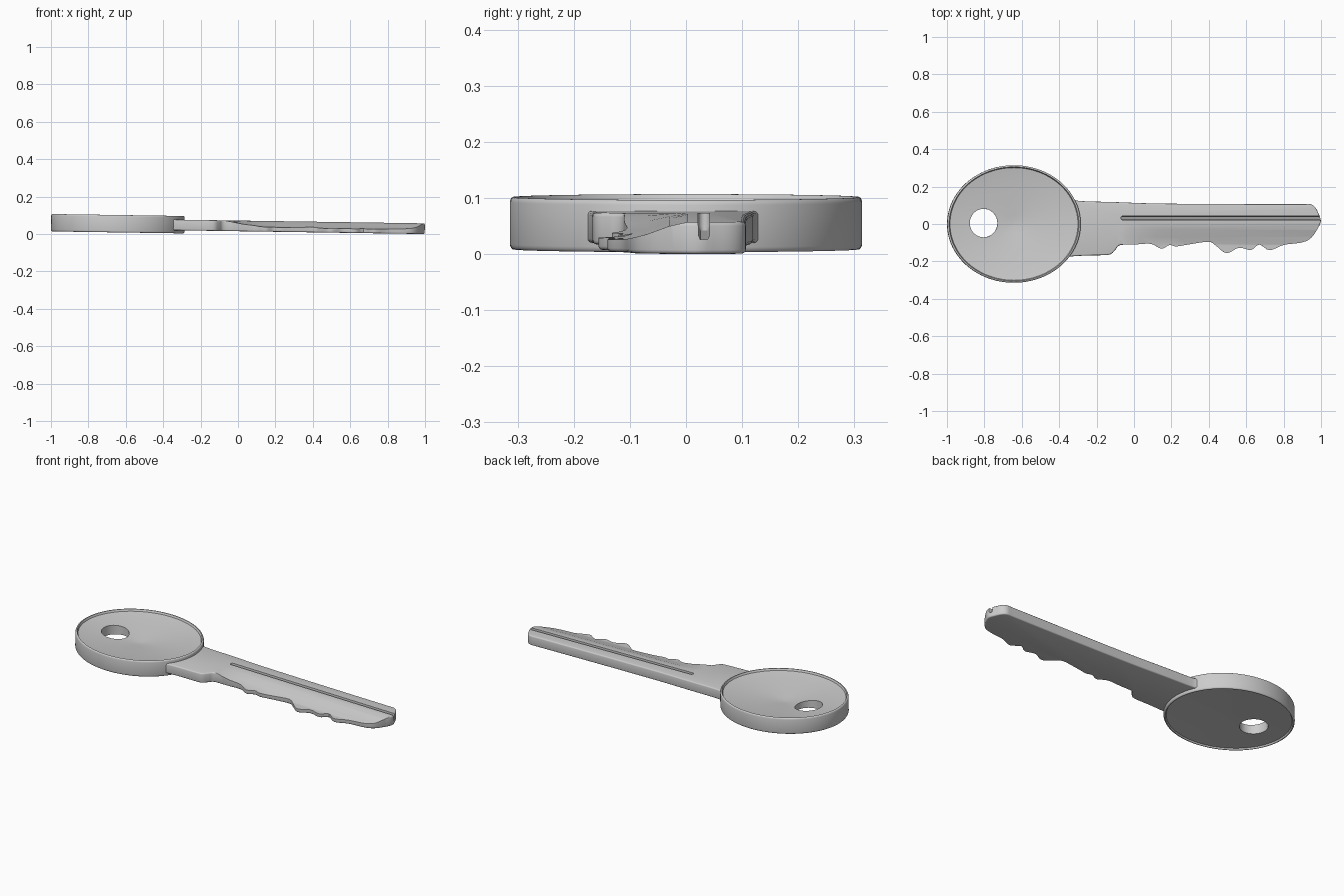
import bpy, bmesh, math
from mathutils import Matrix, Vector

if "Cube" in bpy.data.objects:
    bpy.data.objects.remove(bpy.data.objects["Cube"])

TILT = Matrix.Rotation(0.015, 4, 'Y')   # the key rests on its head edge and tip


def finish_bmesh(name, bm):
    bmesh.ops.recalc_face_normals(bm, faces=bm.faces)
    me = bpy.data.meshes.new(name)
    bm.to_mesh(me)
    bm.free()
    ob = bpy.data.objects.new(name, me)
    bpy.context.collection.objects.link(ob)
    return ob


def loft(name, sections):
    """Closed solid through rings of equal point count."""
    bm = bmesh.new()
    rings = [[bm.verts.new(p) for p in s] for s in sections]
    for a, b in zip(rings, rings[1:]):
        for i in range(len(a)):
            j = (i + 1) % len(a)
            bm.faces.new((a[i], a[j], b[j], b[i]))
    bm.faces.new(rings[0])
    bm.faces.new(rings[-1])
    return finish_bmesh(name, bm)


def ellipse(cx, cy, rx, ry, z, n):
    return [(cx + rx * math.cos(2 * math.pi * i / n),
             cy + ry * math.sin(2 * math.pi * i / n), z) for i in range(n)]


def smooth_path(pts, steps):
    """Catmull-Rom curve through the points."""
    p = [Vector(q) for q in pts]
    p = [p[0]] + p + [p[-1]]
    out = []
    for a, b, c, d in zip(p, p[1:], p[2:], p[3:]):
        for k in range(steps):
            t = k / steps
            out.append(0.5 * (2 * b + (c - a) * t + (2 * a - 5 * b + 4 * c - d) * t * t
                              + (3 * b - a - 3 * c + d) * t ** 3))
    return out + [p[-1]]


def cut(ob, cutter):
    cutter.hide_render = True
    m = ob.modifiers.new("cut", 'BOOLEAN')
    m.operation, m.solver, m.object = 'DIFFERENCE', 'EXACT', cutter


def finish(ob, cutters):
    bpy.ops.object.select_all(action='DESELECT')
    bpy.context.view_layer.objects.active = ob
    ob.select_set(True)
    for m in list(ob.modifiers):
        bpy.ops.object.modifier_apply(modifier=m.name)
    for c in cutters:
        bpy.data.objects.remove(c)
    ob.data.transform(TILT)
    bpy.ops.object.shade_smooth_by_angle(angle=math.radians(35))


# Oval head with a thin raised rim, dished towards the middle: (scale, height)
lip = [(0.972, 0.0), (0.984, 0.0), (0.991, 0.0015), (0.997, 0.005), (1.0, 0.009)]


def dish(step, depth):
    return [(s, step + (depth - step) * (1 - s) ** 0.8)
            for s in (0.02, 0.15, 0.3, 0.45, 0.6, 0.75, 0.88, 0.958)]


bottom = dish(0.007, 0.018) + lip
top = dish(0.008, 0.05) + lip
profile = bottom + [(s, 0.093 - z) for s, z in reversed(top)]
head = loft("key_head", [ellipse(-0.643, 0, 0.357 * s, 0.314 * s, z, 96) for s, z in profile])

# Hole for the key ring
hole = loft("hole_cutter", [ellipse(-0.805, 0.005, 0.074, 0.076, z, 48) for z in (-0.1, 0.2)])
cut(head, hole)
finish(head, [hole])

# Blade outline: back edge, tip, then the cut teeth and shoulder
edge = [(-0.36, 0.15), (-0.33, 0.137), (-0.29, 0.123), (-0.1, 0.117), (0.1, 0.11),
        (0.4, 0.107), (0.7, 0.106), (0.85, 0.106), (0.91, 0.106), (0.945, 0.105),
        (0.968, 0.089), (0.985, 0.057), (0.998, 0.015),
        (0.975, -0.035), (0.94, -0.08), (0.89, -0.1), (0.8, -0.112), (0.725, -0.14),
        (0.67, -0.11), (0.625, -0.139), (0.56, -0.127), (0.495, -0.156), (0.44, -0.118),
        (0.4, -0.095), (0.3, -0.108), (0.225, -0.12), (0.19, -0.112), (0.145, -0.132),
        (0.09, -0.106), (0.0, -0.11), (-0.075, -0.113), (-0.1, -0.137), (-0.12, -0.158),
        (-0.15, -0.166), (-0.24, -0.168), (-0.32, -0.172), (-0.36, -0.177)]
outline = [(v.x, v.y) for v in smooth_path(edge, 4)]
blade = loft("key_blade", [[(x, y, z) for x, y in outline] for z in (0.016, 0.073)])
bev = blade.modifiers.new("soft_edges", 'BEVEL')
bev.width, bev.segments, bev.limit_method = 0.007, 3, 'ANGLE'
bev.angle_limit = math.radians(80)
bev.use_clamp_overlap = False

# Milled slope thinning the toothed side, fading in behind the shoulder
slope = []
for x, f in ((-0.1, -0.1), (-0.04, 0.2), (0.03, 0.6), (0.12, 0.9), (0.22, 1.0), (1.1, 1.0)):
    low = [(0.005, 0.0), (-0.03, 0.008), (-0.07, 0.023), (-0.11, 0.034), (-0.25, 0.04)]
    slope.append([(x, y, 0.0735 - d * f) for y, d in low] + [(x, -0.25, 0.2), (x, 0.005, 0.2)])
slope_cutter = loft("slope_cutter", slope)
cut(blade, slope_cutter)

# Long narrow keyway groove with a rounded start, running out at the tip
arc = [(-0.06 + 0.011 * math.cos(a), 0.034 + 0.011 * math.sin(a))
       for a in [math.pi * (0.5 + i / 8) for i in range(9)]]
shape = arc + [(1.1, 0.023), (1.1, 0.045)]
groove = loft("groove_cutter", [[(x, 0.032 + (y - 0.034) * w, z) for x, y in shape]
                                for z, w in ((0.042, 0.6), (0.05, 0.9), (0.12, 1.0))])
cut(blade, groove)
finish(blade, [slope_cutter, groove])

# Stand on the ground
low = min(v.co.z for o in (head, blade) for v in o.data.vertices)
for o in (head, blade):
    o.data.transform(Matrix.Translation((0, 0, -low)))
